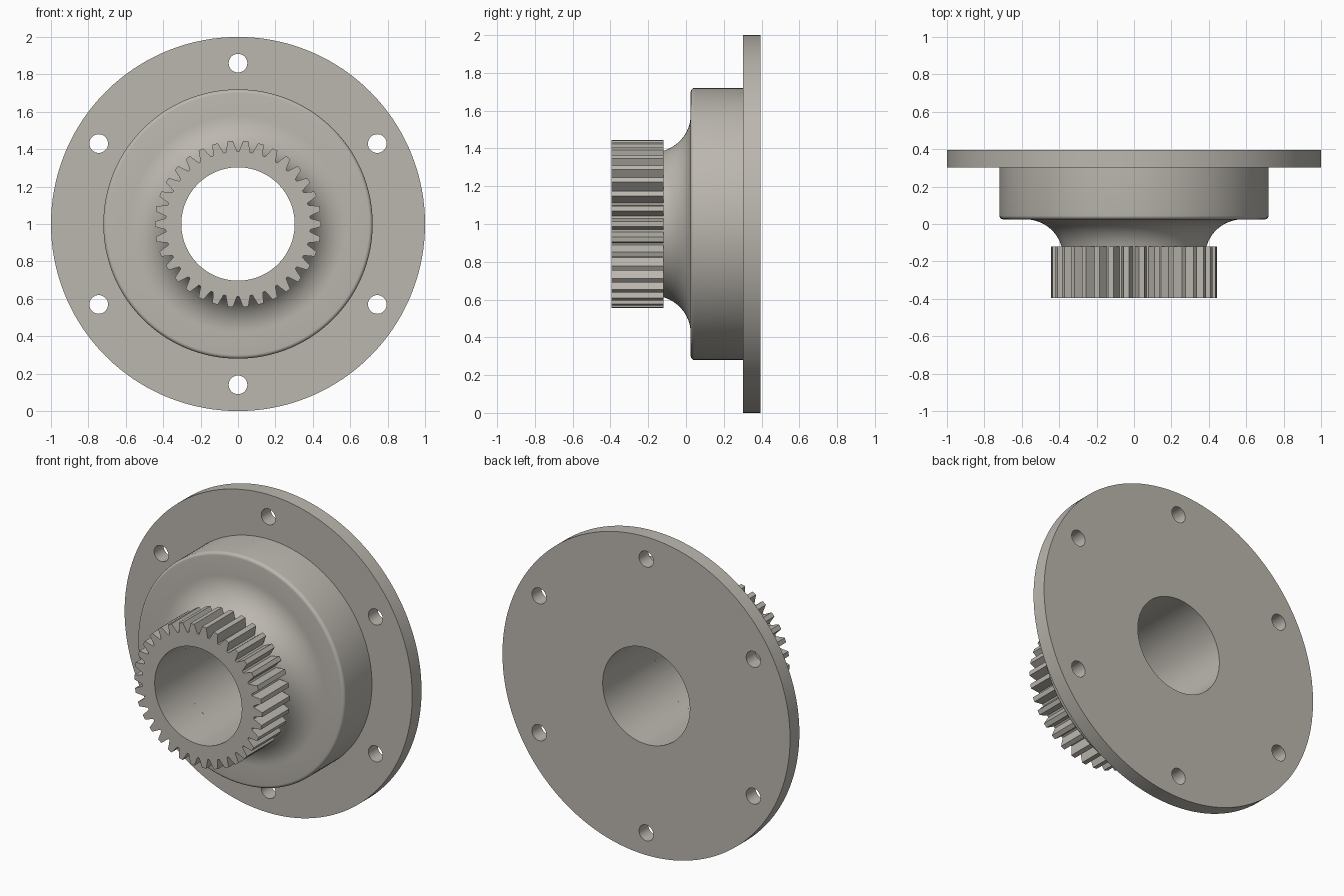
import bpy, bmesh, math
from mathutils import Vector

if "Cube" in bpy.data.objects:
    bpy.data.objects.remove(bpy.data.objects["Cube"])

TEETH = 34
SEGMENTS = TEETH * 4
BORE = 0.303
GEAR_FRONT, GEAR_BACK = -0.395, -0.12
BOSS_FRONT, FLANGE_FRONT, BACK = 0.025, 0.302, 0.395

steel = bpy.data.materials.new("warm grey steel")
steel.use_nodes = True
steel.diffuse_color = (0.50, 0.475, 0.43, 1)
steel.node_tree.nodes["Principled BSDF"].inputs["Base Color"].default_value = steel.diffuse_color


def polar(radius, angle, y):
    return Vector((radius * math.cos(angle), y, 1 + radius * math.sin(angle)))


def ring_solid(name, rings):
    """Join closed rings of points, the last one back to the first."""
    bm = bmesh.new()
    loops = [[bm.verts.new(p) for p in ring] for ring in rings]
    for a, b in zip(loops, loops[1:] + loops[:1]):
        for i in range(len(a)):
            j = (i + 1) % len(a)
            bm.faces.new((a[i], a[j], b[j], b[i]))
    bmesh.ops.recalc_face_normals(bm, faces=bm.faces)
    mesh = bpy.data.meshes.new(name)
    bm.to_mesh(mesh)
    bm.free()
    mesh.materials.append(steel)
    obj = bpy.data.objects.new(name, mesh)
    bpy.context.collection.objects.link(obj)
    return obj


def arc(radius, y, size, start, end, steps):
    angles = [math.radians(start + (end - start) * i / steps) for i in range(steps + 1)]
    return [(radius + size * math.cos(a), y + size * math.sin(a)) for a in angles]


def lathe(name, profile):
    turn = [math.tau * i / SEGMENTS for i in range(SEGMENTS)]
    return ring_solid(name, [[polar(r, a, y) for a in turn] for r, y in profile])


def smooth(obj, degrees):
    bpy.ops.object.select_all(action="DESELECT")
    obj.select_set(True)
    bpy.context.view_layer.objects.active = obj
    bpy.ops.object.shade_smooth_by_angle(angle=math.radians(degrees))


# Turned hub: flared neck, rounded boss, flange and bore
profile = [(BORE, GEAR_BACK)]
profile += arc(0.58, BOSS_FRONT - 0.2, 0.2, 164, 90, 14)
profile += arc(0.70, BOSS_FRONT + 0.02, 0.02, -90, 0, 5)
profile += [(0.72, FLANGE_FRONT), (1, FLANGE_FRONT), (1, BACK), (BORE, BACK)]
hub = lathe("flanged_hub", profile)

# Six bolt holes through the flange
bm = bmesh.new()
for k in range(6):
    angle = math.radians(90 + 60 * k)
    rims = []
    for y in (FLANGE_FRONT - 0.1, BACK + 0.1):
        centre = polar(0.86, angle, y)
        rims.append([bm.verts.new(centre + polar(0.05, math.tau * i / 32, 0) - Vector((0, 0, 1)))
                     for i in range(32)])
    for rim in rims:
        bm.faces.new(rim)
    for i in range(32):
        j = (i + 1) % 32
        bm.faces.new((rims[0][i], rims[0][j], rims[1][j], rims[1][i]))
bmesh.ops.recalc_face_normals(bm, faces=bm.faces)
cutter_mesh = bpy.data.meshes.new("bolt_hole_cutter")
bm.to_mesh(cutter_mesh)
bm.free()
cutter_mesh.materials.append(steel)
cutter = bpy.data.objects.new("bolt_hole_cutter", cutter_mesh)
bpy.context.collection.objects.link(cutter)

cut = hub.modifiers.new("bolt holes", "BOOLEAN")
cut.operation, cut.solver, cut.object = "DIFFERENCE", "EXACT", cutter
bpy.context.view_layer.objects.active = hub
bpy.ops.object.modifier_apply(modifier=cut.name)
bpy.data.objects.remove(cutter)
smooth(hub, 30)

# Spur gear: each tooth has two root and two tip corners
pitch = math.tau / TEETH
corners = [(-0.42, 0.388), (-0.17, 0.445), (0.17, 0.445), (0.42, 0.388)]
outline = [(r, math.pi / 2 + (t + 0.5 + f) * pitch) for t in range(TEETH) for f, r in corners]
gear = ring_solid("spur_gear", [
    [polar(BORE, a, GEAR_FRONT) for r, a in outline],
    [polar(r, a, GEAR_FRONT) for r, a in outline],
    [polar(r, a, GEAR_BACK) for r, a in outline],
    [polar(BORE, a, GEAR_BACK) for r, a in outline],
])
smooth(gear, 15)
